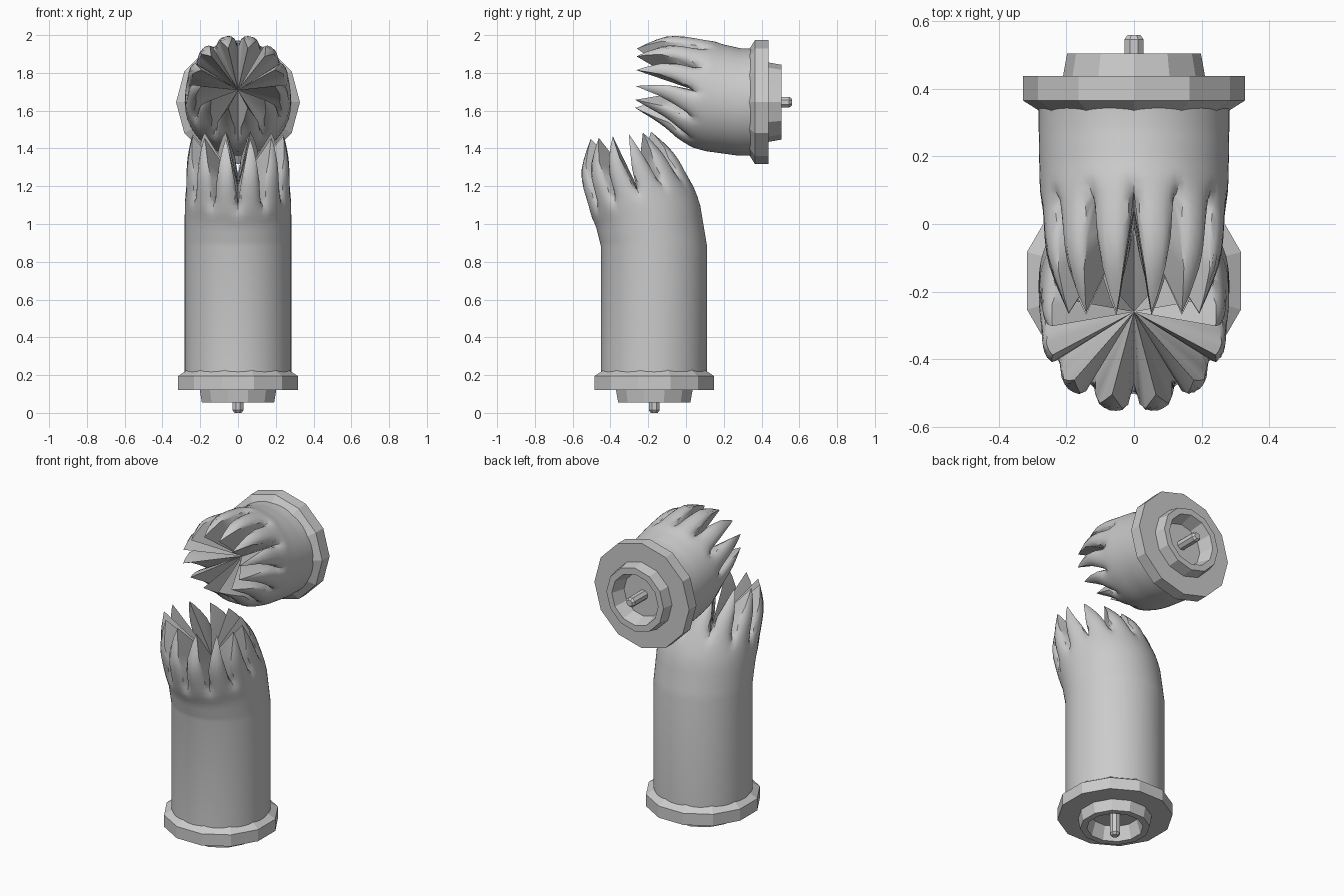
import bpy, bmesh, math
from mathutils import Vector, Matrix

if "Cube" in bpy.data.objects:
    bpy.data.objects.remove(bpy.data.objects["Cube"])

TEETH, PER = 12, 8
COLS = TEETH * PER


def finish(name, bm, angle):
    bmesh.ops.recalc_face_normals(bm, faces=bm.faces)
    me = bpy.data.meshes.new(name)
    bm.to_mesh(me)
    bm.free()
    ob = bpy.data.objects.new(name, me)
    bpy.context.collection.objects.link(ob)
    bpy.ops.object.select_all(action='DESELECT')
    ob.select_set(True)
    bpy.context.view_layer.objects.active = ob
    if angle:
        bpy.ops.object.shade_smooth_by_angle(angle=math.radians(angle))
    return ob


def bridge(bm, a, b):
    n = len(a)
    for i in range(n):
        j = (i + 1) % n
        bm.faces.new((a[i], a[j], b[j], b[i]))


def lathe(name, profile, sides, matrix, turn=0):
    """Revolve (radius, distance from pin tip), closing ends with radius 0."""
    bm = bmesh.new()
    prev = None
    for r, d in profile:
        ring = [bm.verts.new(matrix @ Vector((
            r * math.cos(turn + math.tau * i / sides),
            r * math.sin(turn + math.tau * i / sides), d))) for i in range(sides)]
        if prev:
            bridge(bm, prev, ring)
        prev = ring
    bmesh.ops.remove_doubles(bm, verts=bm.verts, dist=1e-5)
    return finish(name, bm, 0)


def torn_tube(name, sections, valley, centre):
    """Sections are (y, z) on one side, (y, z) on the other, half width.
    Sections after index 'valley' are split into pointed pleats."""

    def sample(t, k, flute):
        i = min(int(t), len(sections) - 2)
        f = t - i
        # Catmull-Rom between sections in the curved part
        def comp(s):
            return [*s[0], *s[1], s[2]]
        p1, p2 = comp(sections[i]), comp(sections[i + 1])
        p0 = comp(sections[i - 1]) if i > 1 else p1
        p3 = comp(sections[min(i + 2, len(sections) - 1)])
        v = []
        for a, b, c, d in zip(p0, p1, p2, p3):
            m1, m2 = (c - a) / 2, (d - b) / 2
            if i < 2:
                v.append(b + (c - b) * f)
            else:
                v.append((2*f**3 - 3*f*f + 1) * b + (f**3 - 2*f*f + f) * m1
                         + (-2*f**3 + 3*f*f) * c + (f**3 - f*f) * m2)
        a = math.tau * k / COLS
        c, s = math.cos(a) * flute, math.sin(a) * flute
        return Vector((v[4] * s, (v[0] + v[2]) / 2 + (v[0] - v[2]) / 2 * c,
                       (v[1] + v[3]) / 2 + (v[1] - v[3]) / 2 * c))

    def tooth(k):
        u = (k % PER) / PER
        return (1 - abs(2 * u - 1)) ** 0.75

    bm = bmesh.new()
    prev = None
    # plain tube below the tears
    steps = [0, 1] + [1 + j / 4 for j in range(1, 4 * (valley - 1) + 1)]
    for t in steps:
        w = max(0, t - valley + 0.5) * 2
        ring = [bm.verts.new(sample(t, k, 1 - 0.10 * w * w * (1 - tooth(k)) ** 2))
                for k in range(COLS)]
        if prev:
            bridge(bm, prev, ring)
        prev = ring
    # pleats rising to points
    length = len(sections) - 1 - valley
    for j in range(1, 7):
        ring = []
        for k in range(COLS):
            h = tooth(k) * j / 6
            ring.append(bm.verts.new(sample(valley + length * h, k,
                        1 - (0.10 + 0.10 * j / 6) * (1 - tooth(k)) ** 2)))
        bridge(bm, prev, ring)
        prev = ring
    # fan of blades meeting in the middle
    mid = bm.verts.new((0, *centre))
    for k in range(COLS):
        bm.faces.new((prev[k], prev[(k + 1) % COLS], mid))
    bmesh.ops.remove_doubles(bm, verts=bm.verts, dist=1e-5)
    return finish(name, bm, 35)


# bent torn halves
torn_tube("lower_tube", [
    ((-0.45, 0.21), (0.112, 0.21), 0.282),
    ((-0.45, 0.88), (0.112, 0.88), 0.282),
    ((-0.475, 0.98), (0.075, 1.10), 0.282),
    ((-0.52, 1.09), (0.0, 1.28), 0.28),
    ((-0.56, 1.27), (-0.07, 1.39), 0.275),
    ((-0.51, 1.45), (-0.18, 1.49), 0.25)], 3, (-0.26, 1.20))
torn_tube("upper_tube", [
    ((0.345, 1.928), (0.345, 1.362), 0.282),
    ((0.29, 1.93), (0.27, 1.363), 0.282),
    ((0.20, 1.95), (0.11, 1.385), 0.28),
    ((0.10, 1.98), (-0.02, 1.43), 0.275),
    ((-0.09, 2.0), (-0.13, 1.52), 0.26),
    ((-0.26, 1.935), (-0.27, 1.61), 0.20)], 3, (0.04, 1.71))

# end caps and contact pins
cap = [(0.275, 0.235), (0.285, 0.222), (0.328, 0.195), (0.328, 0.122), (0.21, 0.122),
       (0.198, 0.055), (0.16, 0.055), (0.135, 0.14), (0, 0.14)]
pin = [(0, 0), (0.02, 0), (0.031, 0.014), (0.031, 0.15), (0, 0.15)]
low = Matrix.Translation((0, -0.168, 0))
up = Matrix.Translation((0, 0.56, 1.645)) @ Matrix.Rotation(math.radians(90), 4, 'X')
for label, m, turn in (("lower", low, math.radians(15)), ("upper", up, 0)):
    lathe(label + "_cap", cap, 12, m, turn)
    lathe(label + "_pin", pin, 8, m, math.radians(22.5))
